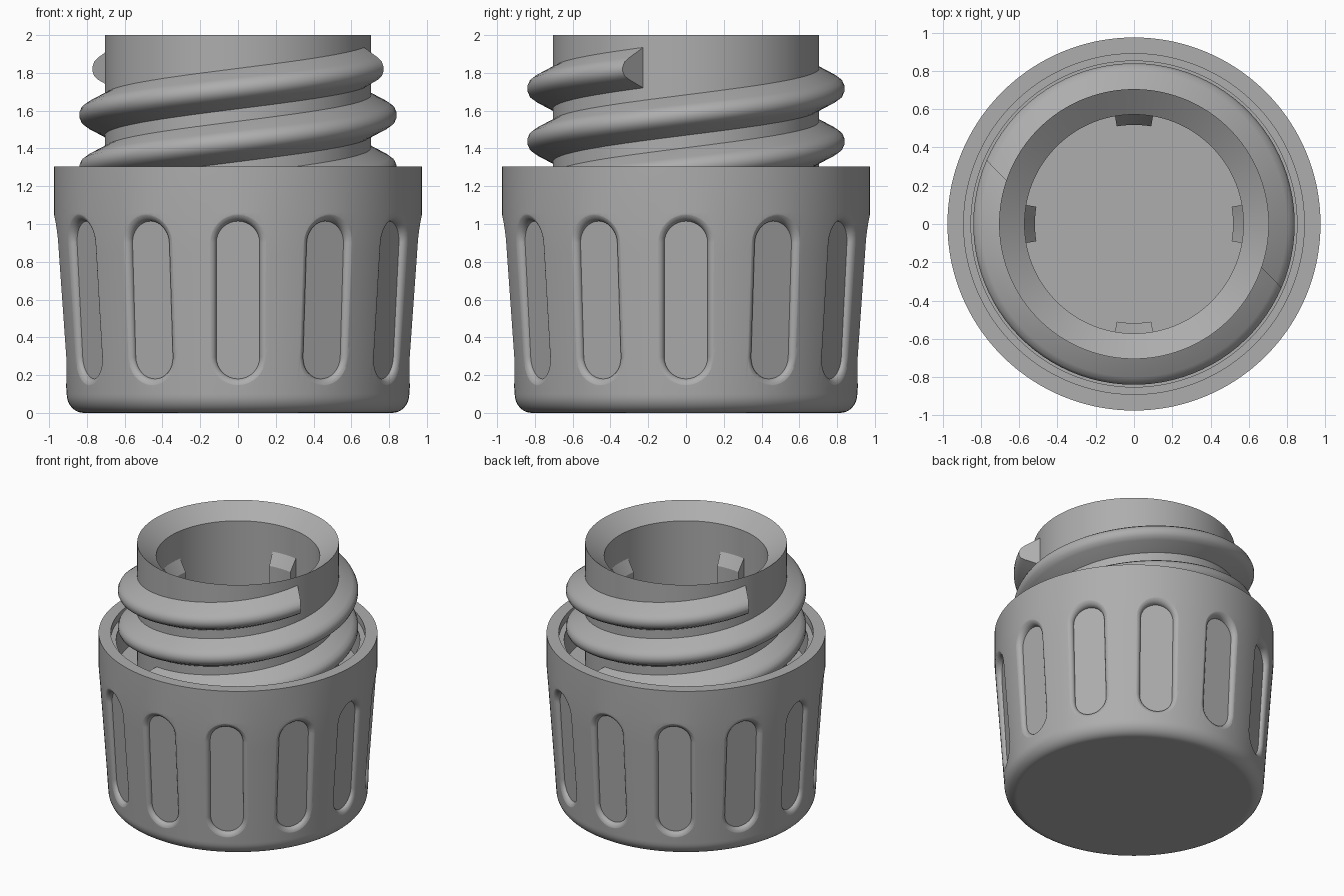
import bpy, bmesh
from math import sin, cos, pi, radians, sqrt

if "Cube" in bpy.data.objects:
    bpy.data.objects.remove(bpy.data.objects["Cube"], do_unlink=True)

GREY = (0.42, 0.42, 0.42, 1)
plastic = bpy.data.materials.new("grey plastic")
plastic.use_nodes = True
plastic.diffuse_color = GREY
plastic.node_tree.nodes["Principled BSDF"].inputs["Base Color"].default_value = GREY


def make_object(name, bm):
    bmesh.ops.recalc_face_normals(bm, faces=bm.faces)
    mesh = bpy.data.meshes.new(name)
    bm.to_mesh(mesh)
    bm.free()
    mesh.materials.append(plastic)
    obj = bpy.data.objects.new(name, mesh)
    bpy.context.collection.objects.link(obj)
    return obj


def smooth(obj, angle=30):
    bpy.ops.object.select_all(action="DESELECT")
    obj.select_set(True)
    bpy.context.view_layer.objects.active = obj
    bpy.ops.object.shade_smooth_by_angle(angle=radians(angle))


def loft(bm, rings):
    """Skin a list of closed vertex loops and cap both ends."""
    loops = [[bm.verts.new(p) for p in ring] for ring in rings]
    n = len(loops[0])
    for a, b in zip(loops, loops[1:]):
        for i in range(n):
            j = (i + 1) % n
            bm.faces.new((a[i], a[j], b[j], b[i]))
    bm.faces.new(loops[0])
    bm.faces.new(loops[-1])


def polar(r, angle, z):
    return (r * cos(angle), r * sin(angle), z)


def wall_radius(z):
    return 0.907 + 0.068 * min(1, max(0, (z - 0.1) / 0.96))


# Cap body: one turned profile, outside, rim, groove, neck and bore
SEGS = 144
profile = [(0.817 + 0.09 * sin(a), 0.1 - 0.1 * cos(a))
           for a in (i * pi / 16 for i in range(9))]
profile += [(wall_radius(z), z) for z in (0.35, 0.6, 0.85, 1.06)]
profile += [(0.975, 1.305), (0.89, 1.305), (0.89, 1.25), (0.852, 1.25),
            (0.852, 1.02), (0.705, 1.02), (0.705, 2.0), (0.572, 1.9), (0.572, 0.12)]
bm = bmesh.new()
loft(bm, [[polar(r, 2 * pi * i / SEGS, z) for i in range(SEGS)] for r, z in profile])
body = make_object("cap_body", bm)


# Grip slots: flat floors with rounded-over rims, cut twelve times
def slot_ring(offset, lift, angle, flat=False):
    half, low, high = 0.115 + offset, 0.295, 0.9
    ring = []
    for centre, start in ((high, 0), (low, pi)):
        for i in range(17):
            a = start + pi * i / 16
            u, z = half * cos(a), centre + half * sin(a)
            floor = 0.866 + 0.057 * z
            surface = sqrt(wall_radius(z) ** 2 - u * u) + 0.002
            d = 1.1 if flat else floor + (surface - floor) * lift
            ring.append((d * cos(angle) - u * sin(angle),
                         d * sin(angle) + u * cos(angle), z))
    return ring


bm = bmesh.new()
for k in range(12):
    turn = k * pi / 6
    rings = [slot_ring(0.05 * (1 - cos(t)), sin(t), turn)
             for t in (i * pi / 16 for i in range(9))]
    rings.append(slot_ring(0.052, 1, turn, flat=True))
    loft(bm, rings)
cutter = make_object("slot_cutter", bm)
cutter.hide_render = True
cut = body.modifiers.new("slots", "BOOLEAN")
cut.object = cutter
cut.operation = "DIFFERENCE"
cut.solver = "EXACT"
bpy.context.view_layer.objects.active = body
bpy.ops.object.modifier_apply(modifier=cut.name)
bpy.data.objects.remove(cutter, do_unlink=True)
smooth(body)
weighted = body.modifiers.new("even_shading", "WEIGHTED_NORMAL")
weighted.keep_sharp = True

# Two-start screw thread with slanted upper ends
LEAD, END, TURNS, STEPS = 0.56, radians(-18.5), 1.25, 120
section = [(0.69, -0.115), (0.80, -0.058), (0.828, -0.038), (0.84, -0.012),
           (0.84, 0.012), (0.828, 0.038), (0.80, 0.058), (0.69, 0.115)]
for name, turn in (("thread_front", 0), ("thread_back", pi)):
    bm = bmesh.new()
    rings = []
    for i in range(STEPS + 1):
        back = TURNS * 2 * pi * (1 - i / STEPS)
        ring = []
        for r, dz in section:
            slant = radians(5) * (r - 0.7) / 0.14
            z = 1.828 - LEAD * (back + slant) / (2 * pi) + dz
            ring.append(polar(r, END + turn - back - slant, z))
        rings.append(ring)
    loft(bm, rings)
    smooth(make_object(name, bm), 35)

# Four bore lugs with tops sloping inward
for k, side in enumerate(("left", "back", "right", "front")):
    bm = bmesh.new()
    rings = []
    for i in range(7):
        a = k * pi / 2 + radians(10) * (i / 3 - 1)
        rings.append([polar(0.58, a, 0.11), polar(0.58, a, 1.7),
                      polar(0.518, a, 1.6), polar(0.518, a, 0.11)])
    loft(bm, rings)
    smooth(make_object("bore_lug_" + side, bm))
